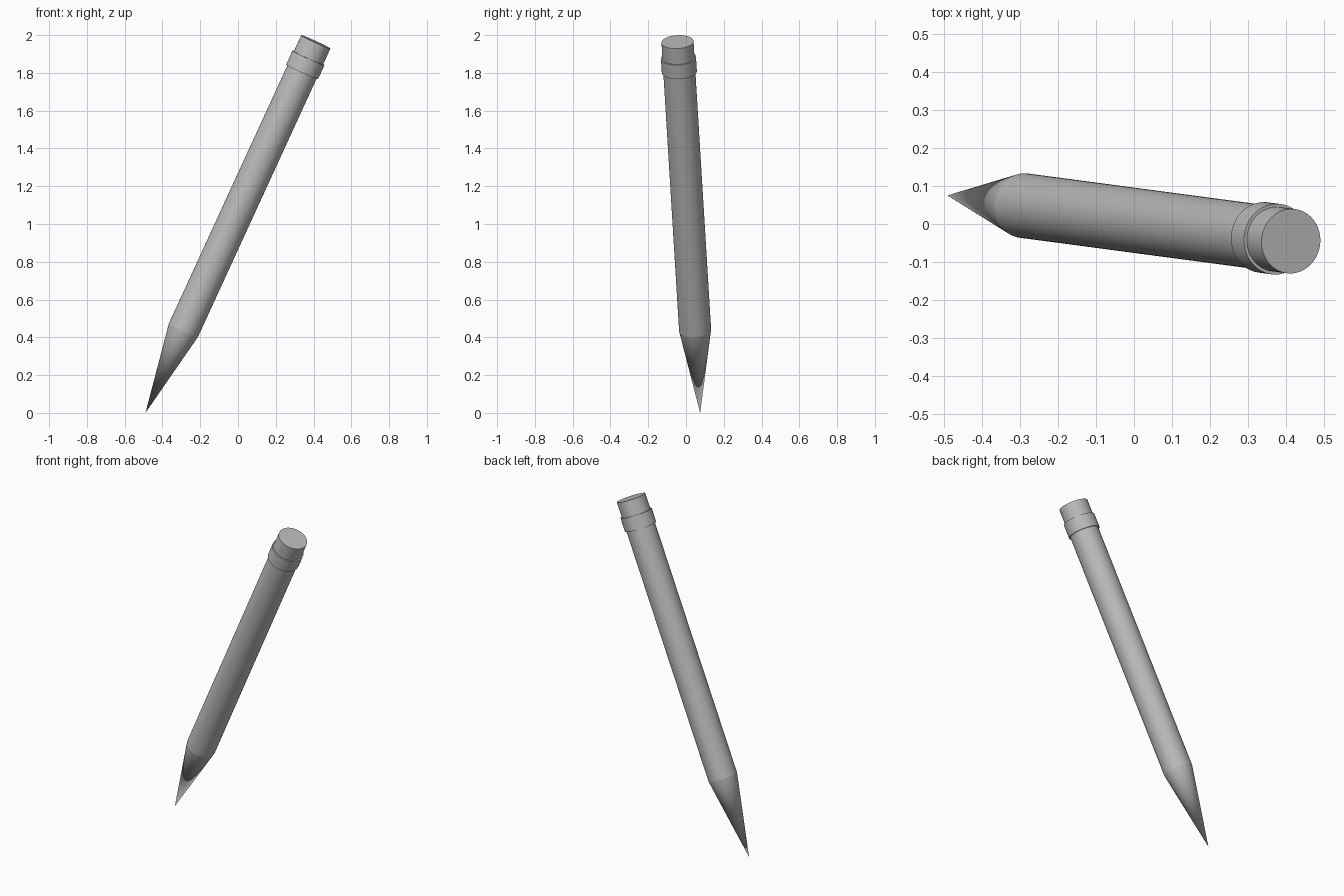
import bpy
import math
from mathutils import Vector

cube = bpy.data.objects.get("Cube")
if cube:
    bpy.data.objects.remove(cube, do_unlink=True)

# One plain grey for every part
grey = bpy.data.materials.new("plain_grey")
grey.use_nodes = True
colour = (0.5, 0.5, 0.5, 1)
grey.diffuse_color = colour
grey.node_tree.nodes["Principled BSDF"].inputs["Base Color"].default_value = colour

# The leaning axis runs from the point to the middle of the eraser end
tip = Vector((-0.49, 0.075, 0.0))
end = Vector((0.412, -0.045, 1.964))
axis = end - tip
length = axis.length
direction = axis.normalized()
lean = direction.to_track_quat("Z", "Y").to_euler()


def place(name):
    part = bpy.context.object
    part.name = name
    part.data.name = name
    part.data.materials.append(grey)
    bpy.ops.object.shade_smooth_by_angle(angle=math.radians(30))


def round_part(name, start, stop, radius):
    """Closed cylinder between two distances along the axis."""
    bpy.ops.mesh.primitive_cylinder_add(
        vertices=64, radius=radius, depth=stop - start,
        location=tip + direction * (start + stop) / 2, rotation=lean)
    place(name)


shoulder, band_low, band_high = 0.483, 1.99, 2.072
radius = 0.085

# Sharpened point
bpy.ops.mesh.primitive_cone_add(
    vertices=64, radius1=0, radius2=radius, depth=shoulder,
    end_fill_type="NOTHING",
    location=tip + direction * shoulder / 2, rotation=lean)
place("sharpened_point")

# Shaft, metal band and eraser
round_part("shaft", shoulder, band_low + 0.02, radius)
round_part("band", band_low, band_high, 0.093)
round_part("eraser", band_high - 0.02, length, radius)
